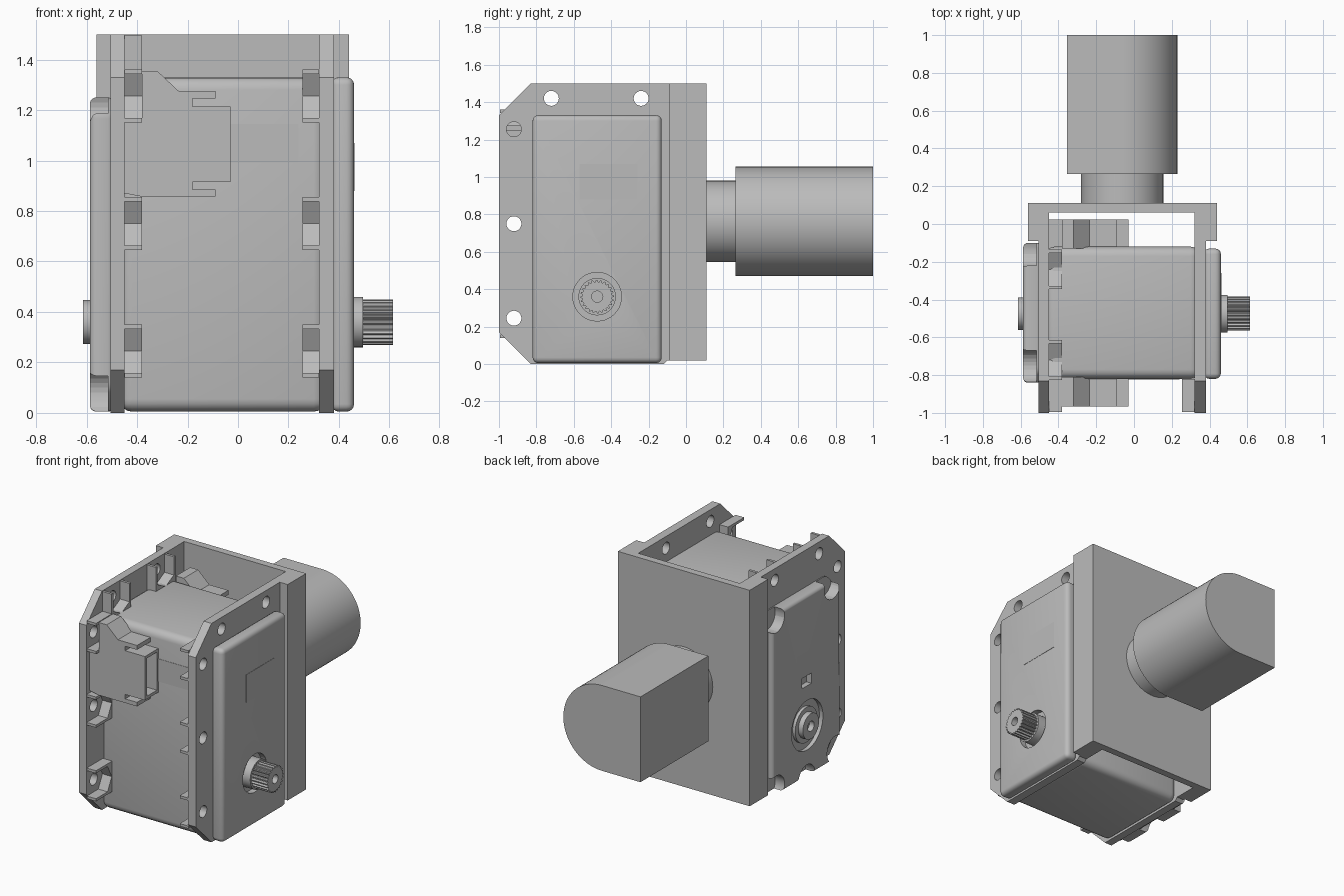
import bpy
import bmesh
import math
from mathutils import Matrix, Vector

cube = bpy.data.objects.get("Cube")
if cube:
    bpy.data.objects.remove(cube, do_unlink=True)

grey = bpy.data.materials.new("mid_grey")
grey.use_nodes = True
COLOUR = (0.5, 0.5, 0.5, 1)
grey.diffuse_color = COLOUR
grey.node_tree.nodes["Principled BSDF"].inputs["Base Color"].default_value = COLOUR


def extrude(name, outline, lo, hi, axis):
    """Extrude a 2D outline from lo to hi; axis x uses (y, z), axis y uses (x, z)."""
    def place(p, d):
        return (d, p[0], p[1]) if axis == "x" else (p[0], d, p[1])
    bm = bmesh.new()
    a = [bm.verts.new(place(p, lo)) for p in outline]
    b = [bm.verts.new(place(p, hi)) for p in outline]
    bm.faces.new(a)
    bm.faces.new(b)
    n = len(outline)
    for i in range(n):
        j = (i + 1) % n
        bm.faces.new((a[i], a[j], b[j], b[i]))
    bmesh.ops.recalc_face_normals(bm, faces=bm.faces)
    mesh = bpy.data.meshes.new(name)
    bm.to_mesh(mesh)
    bm.free()
    mesh.materials.append(grey)
    obj = bpy.data.objects.new(name, mesh)
    bpy.context.collection.objects.link(obj)
    return obj


def rect(a0, a1, b0, b1):
    return [(a0, b0), (a1, b0), (a1, b1), (a0, b1)]


def box(name, x0, x1, y0, y1, z0, z1):
    return extrude(name, rect(y0, y1, z0, z1), x0, x1, "x")


def ring(centre, radius, n=40, start=0.0, turn=2 * math.pi):
    return [(centre[0] + radius * math.cos(start + turn * i / n),
             centre[1] + radius * math.sin(start + turn * i / n)) for i in range(n)]


def activate(obj):
    bpy.ops.object.select_all(action="DESELECT")
    obj.select_set(True)
    bpy.context.view_layer.objects.active = obj


def cut(obj, *cutters):
    for cutter in cutters:
        mod = obj.modifiers.new("cut", "BOOLEAN")
        mod.operation = "DIFFERENCE"
        mod.object = cutter
        activate(obj)
        bpy.ops.object.modifier_apply(modifier=mod.name)
        bpy.data.objects.remove(cutter, do_unlink=True)


def smooth(obj):
    activate(obj)
    bpy.ops.object.shade_smooth_by_angle(angle=math.radians(35))


def bevel(obj, width, segments=4):
    mod = obj.modifiers.new("round", "BEVEL")
    mod.width = width
    mod.segments = segments
    mod.limit_method = "ANGLE"
    activate(obj)
    bpy.ops.object.modifier_apply(modifier=mod.name)
    smooth(obj)


SHAFT = (-0.475, 0.36)
FRONT_HOLES = [(-0.92, z) for z in (0.245, 0.75, 1.255)]
TOP_HOLES = [(y, 1.42) for y in (-0.72, -0.24)]

# Gearbox body between the side plates
bevel(box("gearbox_body", -0.47, 0.35, -0.82, -0.12, 0.005, 1.33), 0.05)

# Side plates with clipped front corners and screw holes
plate_outline = [(-1, 0.17), (-0.83, 0), (-0.12, 0), (-0.1, 0.02), (0.06, 0.02),
                 (0.06, 1.5), (-0.83, 1.5), (-1, 1.33)]
for side, x0, x1 in (("left", 0.32, 0.38), ("right", -0.505, -0.45)):
    plate = extrude(side + "_side_plate", plate_outline, x0, x1, "x")
    cut(plate, *[extrude("hole_cutter", ring(h, 0.04, 24), x0 - 0.02, x1 + 0.02, "x")
                 for h in FRONT_HOLES + TOP_HOLES])
    smooth(plate)

# Hexagonal nut pockets, open to the outside edge of the plates
pocket = [(-0.075, 0.105), (0.1, 0.105), (0.1, -0.105), (-0.075, -0.105),
          (-0.075, -0.087), (0.05, -0.087), (0.095, 0), (0.05, 0.087), (-0.075, 0.087)]
for i, (hy, hz) in enumerate(FRONT_HOLES):
    points = [(hy + u, hz + v) for u, v in pocket]
    extrude(f"right_nut_pocket_{i}", points, -0.45, -0.38, "x")
    extrude(f"left_nut_pocket_{i}", points, 0.255, 0.32, "x")
for i, (hy, hz) in enumerate(TOP_HOLES):
    extrude(f"top_nut_pocket_{i}", [(hy + v, hz - u) for u, v in pocket], -0.45, -0.38, "x")

# Left cover with a round recess for the output shaft
cover = box("left_cover", 0.37, 0.46, -0.82, -0.13, 0.005, 1.33)
bevel(cover, 0.03)
cut(cover, extrude("recess_cutter", ring(SHAFT, 0.13), 0.42, 0.5, "x"))
smooth(cover)
box("label_plate", 0.459, 0.462, -0.57, -0.26, 0.88, 1.07)

# Splined output shaft with a collar and a screw hole
smooth(extrude("shaft_collar", ring(SHAFT, 0.1), 0.4, 0.495, "x"))
teeth = []
for i in range(24):
    for k, r in enumerate((0.09, 0.09, 0.079, 0.079)):
        a = 2 * math.pi * (i + k / 4) / 24
        teeth.append((SHAFT[0] + r * math.cos(a), SHAFT[1] + r * math.sin(a)))
spline = extrude("splined_shaft", teeth, 0.45, 0.615, "x")
cut(spline, extrude("screw_cutter", ring(SHAFT, 0.03, 20), 0.53, 0.7, "x"))

# Right cover, scalloped at the corners, with rear bearing stub
cover = extrude("right_cover", [(-0.84, 0.1), (-0.76, 0.005), (-0.1, 0.005), (-0.1, 1.25),
                                (-0.78, 1.25), (-0.84, 1.19)], -0.587, -0.49, "x")
bevel(cover, 0.025)
cut(cover, *[extrude("scallop_cutter", ring(c, 0.09, 28), -0.7, -0.515, "x")
             for c in ((-0.14, 1.21), (-0.75, 1.21), (-0.14, 0.05), (-0.78, 0.08), (-0.47, 0))],
    extrude("recess_cutter", ring(SHAFT, 0.17), -0.7, -0.56, "x"),
    box("slot_cutter", -0.7, -0.55, -0.52, -0.42, 0.63, 0.7))
smooth(cover)
smooth(extrude("bearing_ring", ring(SHAFT, 0.12), -0.58, -0.5, "x"))
stub = extrude("bearing_stub", ring(SHAFT, 0.087), -0.615, -0.5, "x")
cut(stub, extrude("screw_cutter", ring(SHAFT, 0.035, 20), -0.7, -0.58, "x"))
smooth(stub)

# Cable clips at the front and the back of the body
clip_outline = [(-0.45, 1.155), (-0.38, 1.155), (-0.38, 1.355), (-0.32, 1.355), (-0.235, 1.275),
                (-0.09, 1.275), (-0.09, 1.245), (-0.18, 1.245), (-0.18, 1.215), (-0.03, 1.215),
                (-0.03, 0.915), (-0.18, 0.915), (-0.18, 0.885), (-0.09, 0.885), (-0.09, 0.857),
                (-0.38, 0.857), (-0.45, 0.87)]
for name, y0, y1 in (("front", -0.965, -0.81), ("back", -0.13, 0.025)):
    clip = extrude(name + "_cable_clip", clip_outline, y0, y1, "y")
    cut(clip, box("socket_cutter", -0.16, 0.1, y0 + 0.02, y1 - 0.025, 0.935, 1.195))
box("front_seam_plate", -0.03, 0.24, -0.822, -0.815, 0.99, 1.145)

# U-shaped mounting bracket
bracket = box("mounting_bracket", -0.56, 0.44, -0.09, 0.11, 0.02, 1.5)
cut(bracket, box("channel_cutter", -0.505, 0.38, -0.3, 0.06, -0.2, 1.7))

# Round neck and D-shaped drive housing behind the bracket
AXIS = (-0.0625, 0.7625)
smooth(extrude("drive_neck", ring(AXIS, 0.2175, 64), 0.1, 0.3, "y"))
R = 0.2925
half = ring(AXIS, R, 40, -math.pi / 2, math.pi) + [(AXIS[0], AXIS[1] + R)]
corners = [(AXIS[0] - R, AXIS[1] + R), (AXIS[0] - R, AXIS[1] - R)]
smooth(extrude("drive_housing", half + corners, 0.265, 1.0, "y"))
